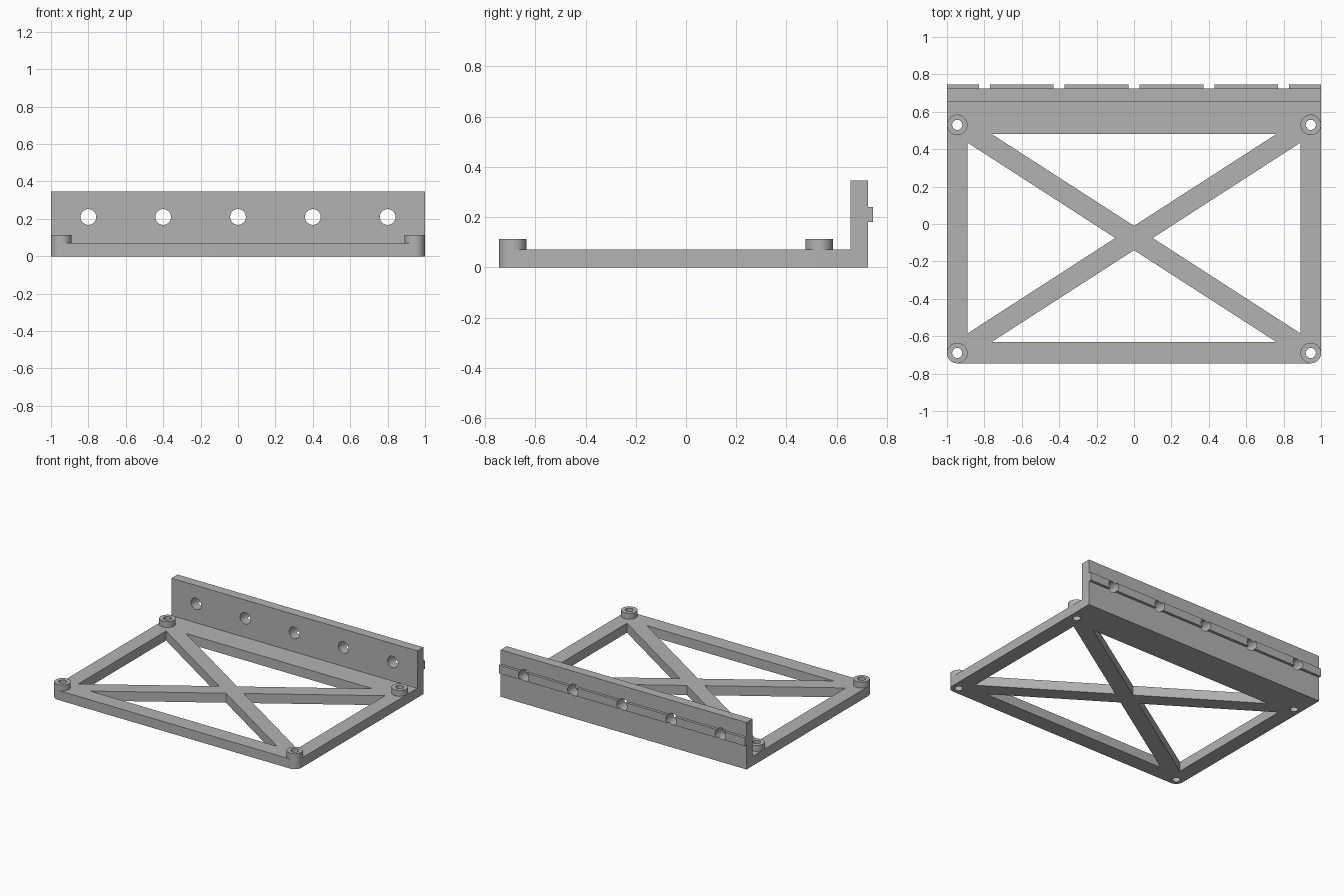
import bpy, bmesh, math
from mathutils import Matrix

if "Cube" in bpy.data.objects:
    bpy.data.objects.remove(bpy.data.objects["Cube"], do_unlink=True)

grey = bpy.data.materials.new("plain_grey")
grey.use_nodes = True
COLOUR = (0.45, 0.45, 0.45, 1)
grey.diffuse_color = COLOUR
grey.node_tree.nodes["Principled BSDF"].inputs["Base Color"].default_value = COLOUR

BASE_H, BOSS_H = 0.07, 0.113
WALL_Y = 0.655
BOSS_R, BORE_R = 0.055, 0.027
BOSS_X, FRONT_Y, REAR_Y = 0.945, -0.69, 0.53
HOLE_Z, HOLE_R = 0.21, 0.042


def arc(cx, cy, r, start=0, sweep=360, n=48):
    count = n if sweep == 360 else n + 1
    return [(cx + r * math.cos(math.radians(start + sweep * i / n)),
             cy + r * math.sin(math.radians(start + sweep * i / n))) for i in range(count)]


def slab(name, loops, low, high, matrix=Matrix()):
    """Solid from closed outlines; inner loops become openings."""
    curve = bpy.data.curves.new(name, "CURVE")
    curve.dimensions = "2D"
    curve.fill_mode = "BOTH"
    curve.extrude = (high - low) / 2
    for loop in loops:
        spline = curve.splines.new("POLY")
        spline.points.add(len(loop) - 1)
        for point, (x, y) in zip(spline.points, loop):
            point.co = (x, y, 0, 1)
        spline.use_cyclic_u = True
    obj = bpy.data.objects.new(name, curve)
    bpy.context.collection.objects.link(obj)
    select(obj)
    bpy.ops.object.convert(target="MESH")
    obj = bpy.context.object
    obj.name = name
    obj.data.transform(matrix @ Matrix.Translation((0, 0, (low + high) / 2)))
    bm = bmesh.new()
    bm.from_mesh(obj.data)
    bmesh.ops.remove_doubles(bm, verts=bm.verts, dist=1e-5)
    bmesh.ops.recalc_face_normals(bm, faces=bm.faces)
    bm.to_mesh(obj.data)
    bm.free()
    obj.data.materials.clear()
    obj.data.materials.append(grey)
    return obj


def select(obj):
    bpy.ops.object.select_all(action="DESELECT")
    obj.select_set(True)
    bpy.context.view_layer.objects.active = obj


def smooth(obj):
    select(obj)
    bpy.ops.object.shade_smooth_by_angle(angle=math.radians(30))


# Base frame: rounded front corners, four triangular openings, corner bores
corners = [(sx * BOSS_X, y) for sx in (-1, 1) for y in (FRONT_Y, REAR_Y)]
outline = (arc(-BOSS_X, FRONT_Y, BOSS_R, 180, 90, 12)
           + arc(BOSS_X, FRONT_Y, BOSS_R, 270, 90, 12)
           + [(1, WALL_Y), (-1, WALL_Y)])
openings = [[(-0.76, 0.48), (0.76, 0.48), (0, -0.01)],
            [(-0.76, -0.63), (0.76, -0.63), (0, -0.14)]]
openings += [[(s * 0.89, 0.435), (s * 0.89, -0.585), (s * 0.1, -0.075)] for s in (-1, 1)]
bores = [arc(x, y, BORE_R) for x, y in corners]
smooth(slab("base_frame", [outline] + openings + bores, 0, BASE_H))

# Raised bosses around the corner bores
for x, y in corners:
    name = ("front" if y < 0 else "rear") + ("_right" if x < 0 else "_left") + "_boss"
    smooth(slab(name, [arc(x, y, BOSS_R), arc(x, y, BORE_R)], BASE_H, BOSS_H))

# Back wall with its locating rail, drawn as a side profile and swept across x
across = Matrix(((0, 0, 1, 0), (1, 0, 0, 0), (0, 1, 0, 0), (0, 0, 0, 1)))
profile = [(WALL_Y, 0), (0.725, 0), (0.725, 0.18), (0.745, 0.18),
           (0.745, 0.24), (0.725, 0.24), (0.725, 0.345), (WALL_Y, 0.345)]
wall = slab("back_wall", [profile], -1, 1, across)

# Row of bolt holes through wall and rail
along = Matrix.Rotation(math.radians(90), 4, "X")
cutter = slab("bolt_hole_cutter", [arc(0.4 * i, HOLE_Z, HOLE_R) for i in range(-2, 3)],
              -0.9, -0.5, along)
cutter.hide_render = True
cut = wall.modifiers.new("bolt_holes", "BOOLEAN")
cut.operation = "DIFFERENCE"
cut.solver = "EXACT"
cut.object = cutter
select(wall)
bpy.ops.object.modifier_apply(modifier=cut.name)
bpy.data.objects.remove(cutter, do_unlink=True)
smooth(wall)
